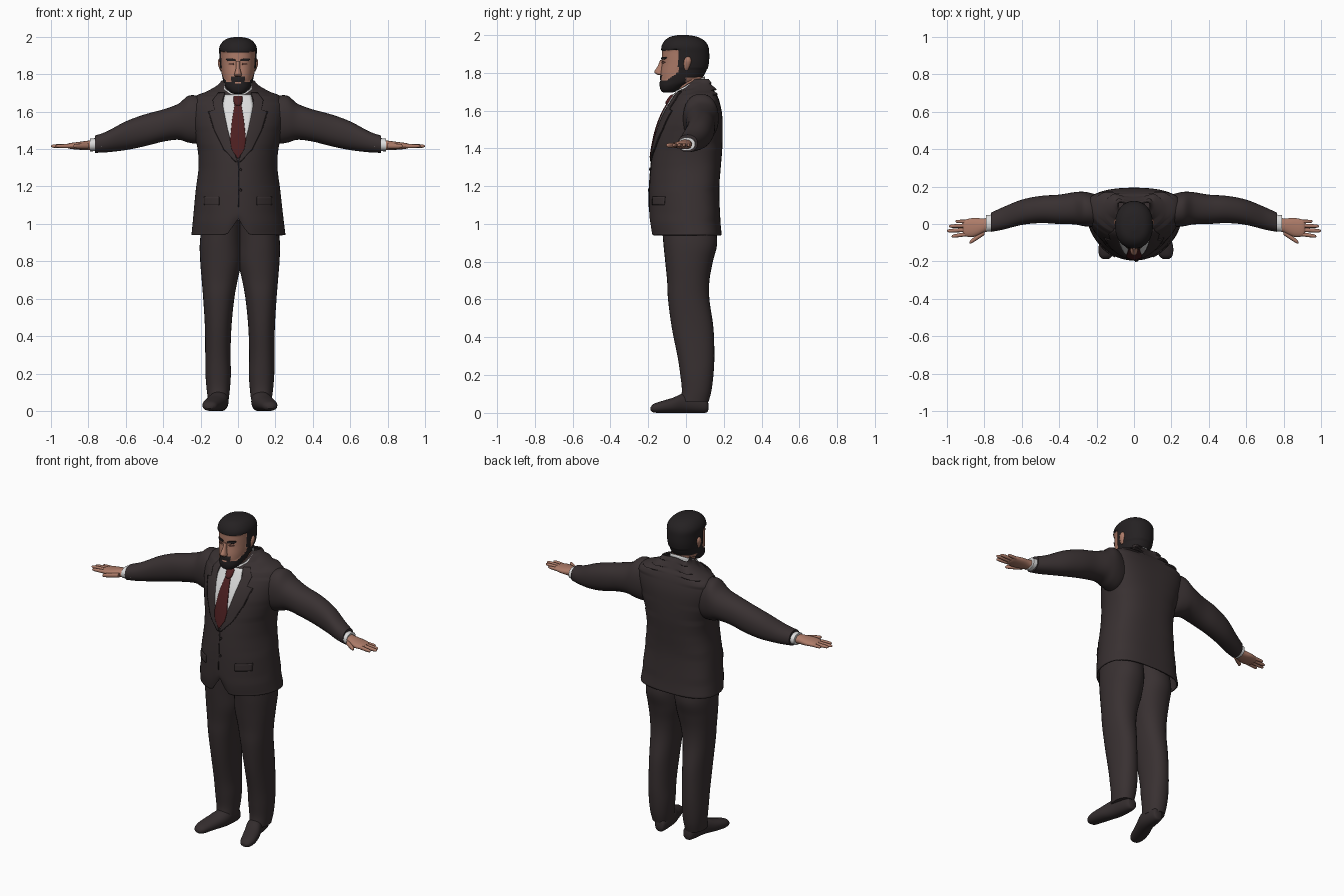
import bpy, bmesh, math

if "Cube" in bpy.data.objects:
    bpy.data.objects.remove(bpy.data.objects["Cube"])

P = 2.2  # roundness of every cross-section


def material(name, r, g, b):
    m = bpy.data.materials.new(name)
    m.use_nodes = True
    m.diffuse_color = (r, g, b, 1)
    bsdf = m.node_tree.nodes["Principled BSDF"]
    bsdf.inputs["Base Color"].default_value = (r, g, b, 1)
    bsdf.inputs["Roughness"].default_value = 0.8
    return m


SUIT = material("suit charcoal", .040, .030, .031)
SEAM = material("suit dark trim", .024, .018, .019)
SHIRT = material("shirt white", .72, .72, .72)
TIE = material("tie dark red", .075, .014, .015)
SKIN = material("skin", .42, .20, .14)
LID = material("eye shadow", .14, .06, .045)
HAIR = material("hair black", .018, .015, .016)
SHOE = material("shoe dark brown", .034, .026, .027)


def smooth(rows, steps=6):
    """Catmull-Rom interpolation between cross-section rows."""
    out = []
    pad = [rows[0]] + rows + [rows[-1]]
    for a, b, c, d in zip(pad, pad[1:], pad[2:], pad[3:]):
        for i in range(steps):
            t = i / steps
            out.append(tuple(.5 * (2 * q + (r - p) * t + (2 * p - 5 * q + 4 * r - s) * t * t
                                   + (3 * q - p - 3 * r + s) * t ** 3)
                             for p, q, r, s in zip(a, b, c, d)))
    return out + [rows[-1]]


def finish(name, bm, mats, mirror=False, thick=0, shift=0):
    me = bpy.data.meshes.new(name)
    bm.to_mesh(me)
    bm.free()
    ob = bpy.data.objects.new(name, me)
    bpy.context.collection.objects.link(ob)
    ob.location.x = shift
    for m in mats:
        me.materials.append(m)
    if thick:
        mod = ob.modifiers.new("thickness", 'SOLIDIFY')
        mod.thickness, mod.offset = thick, 0
    if mirror:
        ob.modifiers.new("mirror", 'MIRROR').use_mirror_merge = False
    bpy.ops.object.select_all(action='DESELECT')
    ob.select_set(True)
    bpy.context.view_layer.objects.active = ob
    bpy.ops.object.shade_smooth_by_angle(angle=math.radians(50))
    return ob


def loft(name, rows, mats, axis='z', sides=32, steps=6, warp=None, rule=None,
         cap=True, **kw):
    """Skin over rows of (position, low a, high a, low b, high b) along an axis."""
    bm = bmesh.new()
    rings = []
    for t, a0, a1, b0, b1 in smooth(rows, steps):
        ring = []
        for i in range(sides):
            c, s = math.cos(math.tau * i / sides), math.sin(math.tau * i / sides)
            a = (a0 + a1) / 2 + (a1 - a0) / 2 * math.copysign(abs(c) ** (2 / P), c)
            b = (b0 + b1) / 2 + (b1 - b0) / 2 * math.copysign(abs(s) ** (2 / P), s)
            co = {'x': (t, a, b), 'y': (a, t, b), 'z': (a, b, t)}[axis]
            ring.append(bm.verts.new(warp(*co) if warp else co))
        rings.append(ring)
    for lo, hi in zip(rings, rings[1:]):
        for i in range(sides):
            j = (i + 1) % sides
            bm.faces.new((lo[i], lo[j], hi[j], hi[i]))
    if cap:
        bm.faces.new(rings[0])
        bm.faces.new(rings[-1])
    bmesh.ops.recalc_face_normals(bm, faces=bm.faces)
    if rule:
        for f in bm.faces:
            f.material_index = rule(*f.calc_center_median())
    return finish(name, bm, mats, **kw)


def panel(name, outline, mat, body, lift, bow=0, nx=10, mirror=False):
    """Thin plate of (z, x0, x1) rows laid on the front of a lofted body."""
    def front(x, z):
        lo, hi = next(((p, q) for p, q in zip(body, body[1:]) if p[0] <= z <= q[0]), body[-2:])
        k = (z - lo[0]) / (hi[0] - lo[0])
        _, x0, x1, y0, y1 = (p + (q - p) * k for p, q in zip(lo, hi))
        u = min(abs(2 * x / (x1 - x0)), .99)
        return (y0 + y1) / 2 - (y1 - y0) / 2 * (1 - u ** P) ** (1 / P) + bow * u * u - lift
    bm = bmesh.new()
    grid = []
    for z, x0, x1 in [tuple(p + (q - p) * i / 5 for p, q in zip(a, b))
                      for a, b in zip(outline, outline[1:]) for i in range(6)]:
        xs = [x0 + (x1 - x0) * i / nx for i in range(nx + 1)]
        grid.append([bm.verts.new((x, front(x, z), z)) for x in xs])
    for lo, hi in zip(grid, grid[1:]):
        for i in range(nx):
            bm.faces.new((lo[i], lo[i + 1], hi[i + 1], hi[i]))
    bmesh.ops.remove_doubles(bm, verts=bm.verts, dist=.0002)
    return finish(name, bm, [mat], mirror=mirror, thick=.006)


# Jacket body: sides swept back, front hem cut away at the centre
BOW = .04
jacket = [(.94, -.245, .25, -.18, .185), (1.02, -.237, .24, -.19, .178),
          (1.18, -.222, .222, -.19, .172), (1.3, -.207, .207, -.182, .18),
          (1.4, -.212, .212, -.17, .188), (1.5, -.235, .235, -.148, .19),
          (1.58, -.25, .25, -.118, .187), (1.64, -.25, .25, -.085, .175),
          (1.68, -.225, .225, -.06, .16), (1.705, -.165, .165, -.04, .142),
          (1.74, -.105, .105, -.01, .122), (1.765, -.085, .085, .02, .105)]


def jacket_warp(x, y, z):
    mid, half = next(((r[1] + r[2]) / 2, (r[2] - r[1]) / 2) for r in jacket if r[0] >= z - .0001)
    u = min(1, abs((x - mid) / half))
    if y < 0 and z < 1.08:
        z += .09 * math.exp(-(x / .035) ** 2) * (1.08 - z) / .14
    return x, y + BOW * u * u, z


loft("jacket", jacket, [SUIT], sides=64, warp=jacket_warp, cap=False, thick=.008)
surface = smooth(jacket)

# Shirt front, tie, lapels, pockets and buttons
panel("shirt_front", [(1.35, -.003, .003), (1.42, -.035, .035), (1.52, -.062, .062),
                      (1.63, -.083, .083), (1.69, -.07, .07)], SHIRT, surface, .007, BOW)
panel("tie", [(1.35, -.003, .003), (1.40, -.034, .034), (1.45, -.042, .042),
              (1.55, -.032, .032), (1.64, -.017, .017)], TIE, surface, .013, BOW)
loft("tie_knot", [(1.63, -.016, .016, -.105, -.075), (1.645, -.022, .022, -.108, -.07),
                  (1.675, -.026, .026, -.088, -.05), (1.685, -.02, .02, -.075, -.045)],
     [TIE], sides=16, steps=3)
panel("lapel", [(1.33, .0, .01), (1.40, .026, .075), (1.5, .054, .125), (1.6, .075, .155),
                (1.61, .077, .125), (1.66, .084, .135), (1.70, .07, .105)],
      SUIT, surface, .009, BOW, mirror=True)
panel("lapel_edge", [(1.33, .01, .014), (1.40, .075, .079), (1.5, .125, .129),
                     (1.6, .155, .159)], SEAM, surface, .007, BOW, nx=1, mirror=True)
panel("pocket_flap", [(1.10, .1, .18), (1.145, .1, .18)], SUIT, surface, .007, BOW, mirror=True)
panel("front_seam", [(1.09, .0, .004), (1.33, .0, .004)], SEAM, surface, .004, BOW, nx=1)
for i, z in enumerate((1.18, 1.29)):
    panel(f"button_{i + 1}", [(z - .008, .012, .016), (z, .006, .022), (z + .008, .012, .016)],
          SEAM, surface, .009, BOW, nx=4)

# Sleeves, cuffs and hands
loft("sleeve", [(.15, .0, .14, 1.46, 1.65), (.21, -.015, .16, 1.43, 1.682),
                (.265, -.012, .172, 1.435, 1.685), (.32, -.002, .17, 1.45, 1.642),
                (.4, .0, .157, 1.44, 1.612), (.5, .005, .15, 1.415, 1.585),
                (.6, -.005, .13, 1.395, 1.548), (.7, -.03, .09, 1.383, 1.495),
                (.765, -.042, .06, 1.38, 1.472)], [SUIT], axis='x', mirror=True)
loft("shirt_cuff", [(.73, -.035, .052, 1.39, 1.46), (.79, -.042, .048, 1.388, 1.457)],
     [SHIRT], axis='x', mirror=True)
loft("palm", [(.76, -.03, .04, 1.397, 1.448), (.80, -.045, .03, 1.395, 1.445),
              (.855, -.068, .032, 1.397, 1.438), (.9, -.066, .024, 1.402, 1.432),
              (.915, -.05, .012, 1.408, 1.426)], [SKIN], axis='x', sides=24, mirror=True)


def digit(name, x0, y0, x1, y1, r):
    rows = [(x0 + (x1 - x0) * k, y0 + (y1 - y0) * k - r * s, y0 + (y1 - y0) * k + r * s,
             1.416 - r * s, 1.416 + r * s) for k, s in ((0, 1), (.5, .95), (.9, .75), (1, .2))]
    loft(name, rows, [SKIN], axis='x', sides=12, steps=3, mirror=True)


digit("little_finger", .88, .013, .955, .014, .010)
digit("ring_finger", .88, -.008, .99, -.012, .011)
digit("middle_finger", .88, -.03, 1.0, -.037, .0115)
digit("index_finger", .88, -.052, .975, -.066, .011)
digit("thumb", .80, -.045, .88, -.1, .014)

# Trousers and shoes
loft("trouser_leg", [(1.02, -.01, .2, -.13, .15), (.9, -.012, .214, -.12, .165),
                     (.8, -.01, .212, -.11, .142), (.7, .012, .204, -.1, .124),
                     (.6, .03, .196, -.095, .124), (.45, .045, .187, -.075, .145),
                     (.3, .05, .185, -.045, .15), (.2, .048, .184, -.03, .145),
                     (.12, .053, .178, -.022, .135), (.06, .06, .17, -.03, .12)],
     [SUIT], mirror=True, shift=.01)
loft("shoe", [(.118, .08, .115, .015, .05), (.1, .065, .135, .0, .085),
              (.0, .062, .16, .0, .105), (-.07, .085, .187, .0, .08),
              (-.13, .108, .2, .0, .062), (-.17, .125, .195, .002, .048),
              (-.187, .145, .178, .012, .03)], [SHOE], axis='y', mirror=True, shift=.01)

# Neck and tilted shirt collar
loft("neck", [(1.62, -.062, .062, -.045, .085), (1.72, -.062, .062, -.045, .088),
              (1.84, -.07, .07, -.05, .095)], [SKIN])
loft("shirt_collar", [(1.66, -.085, .085, -.06, .1), (1.745, -.072, .072, -.056, .098)],
     [SHIRT], warp=lambda x, y, z: (x, y, z + .5 * (y - .03)), cap=False, thick=.006)

# Head: hair and beard chosen by position, and raised slightly
head = [(1.695, -.02, .02, -.115, -.07), (1.705, -.042, .042, -.13, -.04),
        (1.73, -.062, .062, -.137, .0), (1.76, -.075, .075, -.136, .07),
        (1.80, -.084, .084, -.134, .1), (1.85, -.09, .09, -.127, .113),
        (1.9, -.093, .093, -.126, .115), (1.94, -.094, .094, -.124, .11),
        (1.97, -.08, .08, -.108, .09), (1.99, -.055, .055, -.08, .055),
        (2.0, -.012, .012, -.035, .005)]


def hair_region(x, y, z):
    if z > 1.918 + .1 * max(0, abs(x) - .05):
        return 1
    if y > -.04:
        return 1 if (z > 1.775 or y < .0) else 0
    if abs(x) < .017 and 1.752 < z < 1.762 and y < -.1:
        return 0
    if abs(x) < .037 and z < 1.788 and y < -.09:
        return 1
    return 1 if z < 1.758 + .7 * max(0, y + .105) else 0


def head_warp(x, y, z):
    k = 1 + hair_region(x, y, z) * (.07 if z > 1.82 else .03)
    return x * k, y * (k if y > 0 else 1 + (k - 1) * .6), z


loft("head", head, [SKIN, HAIR], sides=72, steps=8, warp=head_warp, rule=hair_region)
face = smooth(head)
panel("eyebrow", [(1.87, .015, .05), (1.878, .013, .062), (1.884, .03, .06)],
      HAIR, face, .003, mirror=True)
panel("eye", [(1.849, .028, .04), (1.855, .02, .052), (1.861, .027, .043)],
      LID, face, .001, mirror=True)
loft("nose", [(1.787, -.012, .012, -.148, -.12), (1.795, -.02, .02, -.16, -.115),
              (1.806, -.018, .018, -.168, -.115), (1.835, -.011, .011, -.15, -.11),
              (1.868, -.01, .01, -.136, -.11)], [SKIN], sides=16, steps=4)
loft("ear", [(1.815, .08, .092, -.006, .01), (1.83, .08, .1, -.012, .018),
             (1.86, .08, .108, -.012, .028), (1.88, .08, .104, -.004, .024),
             (1.886, .085, .095, .004, .014)], [SKIN], sides=16, steps=4, mirror=True)
